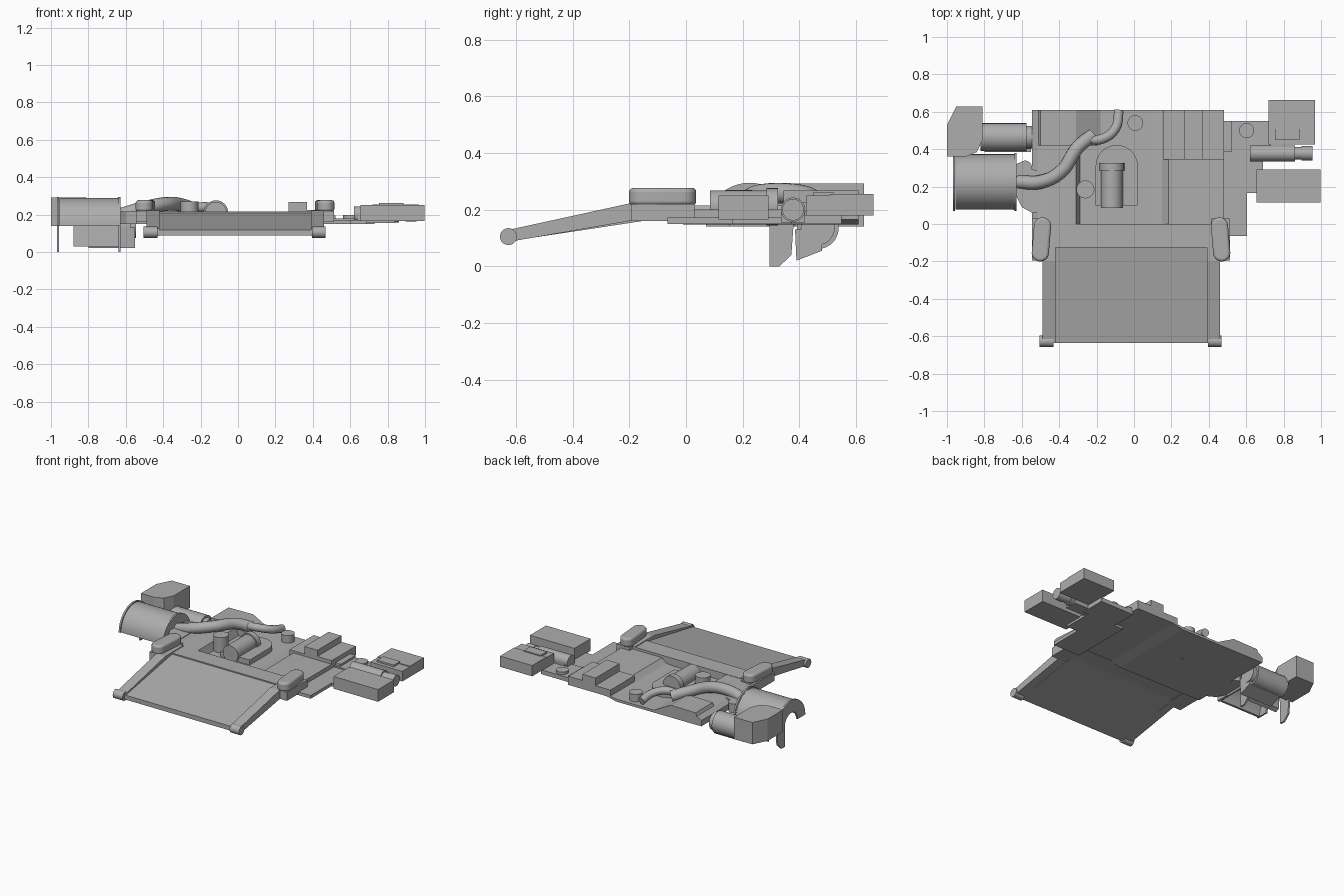
import bpy, bmesh, math
from mathutils import Vector

if "Cube" in bpy.data.objects:
    bpy.data.objects.remove(bpy.data.objects["Cube"])


def smooth(o):
    bpy.ops.object.select_all(action='DESELECT')
    o.select_set(True)
    bpy.context.view_layer.objects.active = o
    bpy.ops.object.shade_smooth_by_angle(angle=math.radians(35))


def prism(name, pts, axis, a, b, shade=False):
    """Extrude a 2D outline along an axis from a to b (x: yz, y: xz, z: xy)."""
    place = {'x': lambda p, t: (t, p[0], p[1]),
             'y': lambda p, t: (p[0], t, p[1]),
             'z': lambda p, t: (p[0], p[1], t)}[axis]
    bm = bmesh.new()
    lo = [bm.verts.new(place(p, a)) for p in pts]
    hi = [bm.verts.new(place(p, b)) for p in pts]
    bm.faces.new(lo)
    bm.faces.new(hi)
    for i in range(len(pts)):
        j = (i + 1) % len(pts)
        bm.faces.new((lo[i], lo[j], hi[j], hi[i]))
    bmesh.ops.recalc_face_normals(bm, faces=bm.faces)
    me = bpy.data.meshes.new(name)
    bm.to_mesh(me)
    bm.free()
    o = bpy.data.objects.new(name, me)
    bpy.context.collection.objects.link(o)
    if shade:
        smooth(o)
    return o


def box(name, x0, x1, y0, y1, z0, z1):
    return prism(name, [(x0, y0), (x1, y0), (x1, y1), (x0, y1)], 'z', z0, z1)


def arc(c, r, a0, a1, n=24):
    return [(c[0] + r * math.cos(math.radians(a0 + (a1 - a0) * i / n)),
             c[1] + r * math.sin(math.radians(a0 + (a1 - a0) * i / n))) for i in range(n + 1)]


def cyl(name, c, r, axis, a, b, n=28):
    return prism(name, arc(c, r, 0, 360, n)[:-1], axis, a, b, True)


def tube(name, pts, r):
    cu = bpy.data.curves.new(name, 'CURVE')
    cu.dimensions = '3D'
    cu.bevel_depth = r
    cu.bevel_resolution = 4
    cu.use_fill_caps = True
    s = cu.splines.new('BEZIER')
    s.bezier_points.add(len(pts) - 1)
    for bp, p in zip(s.bezier_points, pts):
        bp.co = Vector(p)
        bp.handle_left_type = bp.handle_right_type = 'AUTO'
    s.resolution_u = 8
    o = bpy.data.objects.new(name, cu)
    bpy.context.collection.objects.link(o)


# Deck: raised sides with a sloping central trench
prism('deck', [(-.545, .15), (-.545, .19), (-.515, .21), (-.455, .215), (-.31, .215), (-.29, .165),
               (.10, .165), (.15, .17), (.185, .2), (.48, .2), (.48, .165), (.185, .165),
               (.11, .147)], 'y', -.01, .61)
prism('deck_wedge', [(-.515, .2), (-.5, .232), (-.31, .235), (-.18, .165), (-.29, .16)], 'y', .42, .61)
box('deck_box', .27, .37, .345, .61, .19, .268)
box('deck_step_inner', .155, .28, .345, .61, .17, .215)
box('deck_step_outer', .37, .48, .345, .61, .19, .225)

# Front sloping panel with side rails, cross plate and hinge rods
prism('front_panel', [(-.635, .087), (-.635, .118), (-.12, .21), (-.12, .165)], 'x', -.43, .4)
box('cross_plate', -.49, .455, -.125, 0, .162, .217)
for x0, x1 in ((-.49, -.42), (.39, .46)):
    prism('side_rail', [(-.635, .085), (-.635, .127), (-.2, .222), (0, .222), (0, .16), (-.2, .16)],
          'x', x0, x1)
for x0, x1 in ((-.505, -.43), (.395, .467)):
    cyl('rail_end_roller', (-.627, .105), .03, 'x', x0, x1, 20)

# Hinge housings: base box and rounded cap
for s, cx in ((-1, -.495), (1, .463)):
    box('hinge_base', cx - .05, cx + .05, -.195, .03, .16, .22)
    outline = arc((cx - s * .006, -.01), .046, 0, 180, 8) + arc((cx + s * .006, -.155), .046, 180, 360, 8)
    cap = prism('hinge_cap', outline, 'z', .215, .277)
    bv = cap.modifiers.new('bevel', 'BEVEL')
    bv.width, bv.segments, bv.limit_method, bv.angle_limit = .014, 3, 'ANGLE', math.radians(50)
    smooth(cap)

# Engine mount, motor and caps
prism('engine_mount', [(-.205, .1), (.02, .1)] + arc((-.0925, .31), .1125, 0, 180, 16), 'z', .16, .2)
cyl('motor', (-.118, .21), .058, 'y', .085, .3)
cyl('motor_collar', (-.118, .21), .066, 'y', .285, .325)
cyl('tall_cap', (-.26, .185), .048, 'z', .16, .27)
cyl('rear_cap', (.007, .54), .042, 'z', .16, .217)
cyl('side_cap', (.602, .5), .04, 'z', .17, .197)

# Hoses
tube('thick_hose', [(-.62, .225, .2), (-.5, .225, .235), (-.39, .28, .256), (-.3, .41, .25),
                    (-.22, .475, .22)], .037)
tube('thin_hose', [(-.24, .45, .235), (-.17, .455, .24), (-.1, .51, .225), (-.08, .605, .2)], .026)

# Left drum: half shell, end plate and rims with rear legs
dc = (.225, .14)
prism('drum_shell', arc(dc, .148, 0, 180) + arc(dc, .132, 180, 0), 'x', -.955, -.635, True)
prism('drum_end_plate', arc(dc, .15, 0, 180), 'x', -.645, -.635)
for x in (-.968, -.64):
    prism('drum_rim', arc(dc, .155, 0, 180) + arc(dc, .07, 180, 0), 'x', x, x + .012)
    prism('rim_leg', [(.295, .15), (.295, 0), (.33, 0), (.372, .04), (.38, .15)], 'x', x, x + .012)
prism('drum_back', [(.345, .03), (.372, .045), (.373, .14), (.355, .14)], 'x', -.88, -.635)
prism('drum_bracket', arc((-.585, .3), .04, -10, 90, 5) + [(-.63, .32), (-.63, .15)]
      + [(-.6, .09), (-.545, .06), (-.5, .06), (-.5, .28)], 'z', .15, .215)

# Left small cylinder with support, and angular box
cyl('small_cylinder', (.465, .135), .074, 'x', -.82, -.575)
cyl('small_cylinder_cap', (.465, .135), .06, 'x', -.58, -.545)
prism('cylinder_support', [(.39, .02), (.48, .055), (.48, .13), (.385, .13)], 'x', -.8, -.55)
prism('angular_box', [(-1, .36), (-.9, .36), (-.84, .385), (-.81, .45), (-.81, .628), (-.95, .628),
                      (-1, .53)], 'z', .14, .292)

# Right side plates
prism('side_plate', [(.4, -.065), (.605, -.065), (.605, .165), (.69, .165), (.69, .37), (.4, .37)],
      'z', .15, .172)
box('rear_side_plate', .47, .73, .37, .55, .15, .18)
box('side_step', .475, .52, .385, .55, .17, .195)

# Right side boxes and canister
box('equipment_box', .655, .998, .115, .292, .165, .25)
box('rear_box', .72, .968, .508, .663, .18, .255)
box('rear_box_front', .72, .968, .425, .51, .18, .25)
box('rear_box_lid', .755, .885, .45, .52, .245, .262)
cyl('canister', (.378, .2), .043, 'x', .62, .86)
cyl('canister_neck', (.378, .2), .034, 'x', .85, .9)
cyl('canister_tip', (.378, .2), .038, 'x', .895, .955)
box('canister_cradle', .64, .84, .335, .42, .155, .2)

# Uniform darker metal for every part
metal = bpy.data.materials.new('dark_metal')
metal.diffuse_color = (.42, .42, .42, 1)
metal.use_nodes = True
metal.node_tree.nodes["Principled BSDF"].inputs["Base Color"].default_value = metal.diffuse_color
for o in bpy.data.objects:
    o.data.materials.append(metal)
